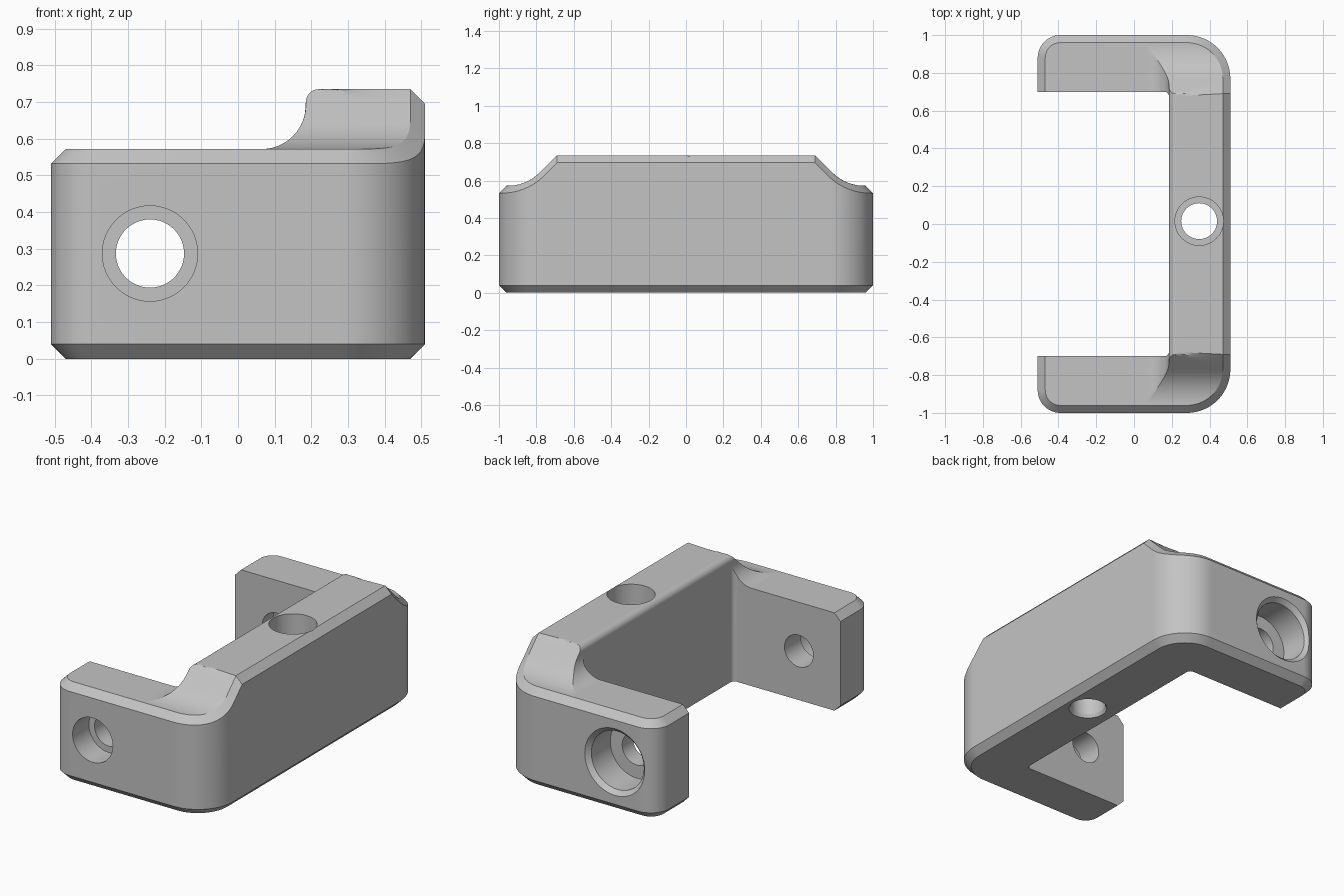
import bpy, bmesh, math
from math import sin, cos, pi, sqrt

if "Cube" in bpy.data.objects:
    bpy.data.objects.remove(bpy.data.objects["Cube"], do_unlink=True)

LOW, HIGH = 0.572, 0.735        # arm and bridge heights
HX, HY = 0.51, 1.0              # half width and half length
WALL, ARM = 0.185, 0.7          # inner faces of bridge and arms
CH = 0.04                       # edge chamfer
R_BIG, R_END, R_IN = 0.23, 0.12, 0.025
N = 16

grey = bpy.data.materials.new("plain grey")
grey.use_nodes = True
grey.diffuse_color = (0.55, 0.55, 0.55, 1)
grey.node_tree.nodes["Principled BSDF"].inputs["Base Color"].default_value = (0.55, 0.55, 0.55, 1)


def rise_x(x):
    """Height across the width: hollow fillet, then rounded bridge edge."""
    r, edge = 0.12, 0.035
    if x <= WALL - r:
        return LOW
    if x < WALL:
        return LOW + r - sqrt(r * r - (x - WALL + r) ** 2)
    if x < WALL + edge:
        return HIGH - edge + sqrt(max(0, edge ** 2 - (WALL + edge - x) ** 2))
    return HIGH


def rise_y(y):
    """Height along the length: flat, 45 degree slope, fillet to the arm."""
    y, start, r = abs(y), 0.69, 0.24
    foot = start + HIGH - LOW
    end = foot + r * math.tan(pi / 8)
    if y <= start:
        return HIGH
    if y >= end:
        return LOW
    if y > end - r * sin(pi / 4):
        return LOW + r - sqrt(r * r - (end - y) ** 2)
    return HIGH - (y - start)


def height(p):
    return min(rise_x(p[0]), rise_y(p[1]))


def mix(a, b, t):
    return tuple(u + (v - u) * t for u, v in zip(a, b))


def section(outer, inset, inner):
    """Closed loop of points across the bracket at one station."""
    lo, hi = 0.0, 1.0           # find the crease between the two top shapes
    for _ in range(30):
        mid = (lo + hi) / 2
        p = mix(inset, inner, mid)
        if rise_x(p[0]) >= rise_y(p[1]):
            lo = mid
        else:
            hi = mid
    ts = [lo * i / N for i in range(N)]
    ts += [lo + (1 - lo) * (1 - (1 - i / N) ** 2) for i in range(N + 1)]
    top = [mix(inset, inner, t) for t in ts]
    return [(*inner, 0), (*inset, 0), (*outer, CH), (*outer, height(inset) - CH)] + \
           [(*p, height(p)) for p in top]


# Stations from an arm end to the bridge: outer, inset and inner plan points
stations = [((-HX, ARM), (-HX + CH, ARM), (-HX + CH, ARM))]
for i in range(13):
    a = pi - pi / 2 * i / 12
    cx, cy, r = -HX + R_END, HY - R_END, R_END - CH
    inset = (cx + r * cos(a), cy + r * sin(a))
    stations.append(((cx + R_END * cos(a), cy + R_END * sin(a)), inset, (inset[0], ARM)))
arm_xs = [-0.1, 0.05] + [WALL - 0.12 + 0.095 * i / 10 for i in range(11)]
for x in arm_xs:
    stations.append(((x, HY), (x, HY - CH), (x, ARM)))
for i in range(1, 4):
    x = 0.16 + 0.03 * i
    stations.append(((x, HY), (x, HY - CH), (WALL - R_IN, ARM)))
for i in range(25):
    a = pi / 2 * (1 - i / 24)
    cx, cy, r = HX - R_BIG, HY - R_BIG, R_BIG - CH
    stations.append(((cx + R_BIG * cos(a), cy + R_BIG * sin(a)),
                     (cx + r * cos(a), cy + r * sin(a)),
                     (WALL - R_IN + R_IN * cos(a), ARM - R_IN + R_IN * sin(a))))
for y in (0.73, 0.69, ARM - R_IN):
    stations.append(((HX, y), (HX - CH, y), (WALL, ARM - R_IN)))
stations += [tuple((x, -y) for x, y in s) for s in reversed(stations)]

# Bracket body
bm = bmesh.new()
loops = [[bm.verts.new(p) for p in section(*s)] for s in stations]
for a, b in zip(loops, loops[1:]):
    for i in range(len(a)):
        j = (i + 1) % len(a)
        bm.faces.new((a[i], a[j], b[j], b[i]))
for end in (loops[0], loops[-1]):
    bm.faces.new(end)
bmesh.ops.remove_doubles(bm, verts=bm.verts, dist=0.0001)
bmesh.ops.recalc_face_normals(bm, faces=bm.faces)
mesh = bpy.data.meshes.new("bracket_body")
bm.to_mesh(mesh)
bm.free()
mesh.materials.append(grey)
body = bpy.data.objects.new("bracket_body", mesh)
bpy.context.collection.objects.link(body)


def drill(name, profile, location, rotation):
    """Cut a stepped round hole; profile lists (radius, depth) along its axis."""
    cut = bmesh.new()
    sides = 48
    rings = [[cut.verts.new((r * cos(2 * pi * k / sides), r * sin(2 * pi * k / sides), -d))
              for k in range(sides)] for r, d in profile]
    for a, b in zip(rings, rings[1:]):
        for k in range(sides):
            m = (k + 1) % sides
            cut.faces.new((a[k], a[m], b[m], b[k]))
    cut.faces.new(rings[0])
    cut.faces.new(rings[-1])
    bmesh.ops.recalc_face_normals(cut, faces=cut.faces)
    data = bpy.data.meshes.new(name)
    cut.to_mesh(data)
    cut.free()
    data.materials.append(grey)
    tool = bpy.data.objects.new(name, data)
    bpy.context.collection.objects.link(tool)
    tool.location, tool.rotation_euler = location, rotation
    tool.hide_render = True
    bpy.context.view_layer.update()
    mod = body.modifiers.new(name, "BOOLEAN")
    mod.operation, mod.solver, mod.object = "DIFFERENCE", "EXACT", tool
    bpy.context.view_layer.objects.active = body
    bpy.ops.object.modifier_apply(modifier=name)
    bpy.data.objects.remove(tool, do_unlink=True)


# Stepped holes through both arms and down through the bridge
drill("front_hole", [(0.13, -0.1), (0.13, 0.15), (0.093, 0.15), (0.093, 0.4)],
      (-0.24, -HY, 0.287), (pi / 2, 0, 0))
drill("back_hole", [(0.195, -0.1), (0.195, 0), (0.17, 0.025), (0.17, 0.2),
                    (0.093, 0.2), (0.093, 0.4)],
      (-0.24, HY, 0.287), (-pi / 2, 0, 0))
drill("bridge_hole", [(0.128, -0.1), (0.128, 0.3), (0.095, 0.3), (0.095, HIGH - 0.02),
                      (0.105, HIGH), (0.105, HIGH + 0.1)],
      (0.345, 0.015, HIGH), (0, 0, 0))

bpy.ops.object.select_all(action="DESELECT")
body.select_set(True)
bpy.context.view_layer.objects.active = body
bpy.ops.object.shade_smooth_by_angle(angle=math.radians(25))
